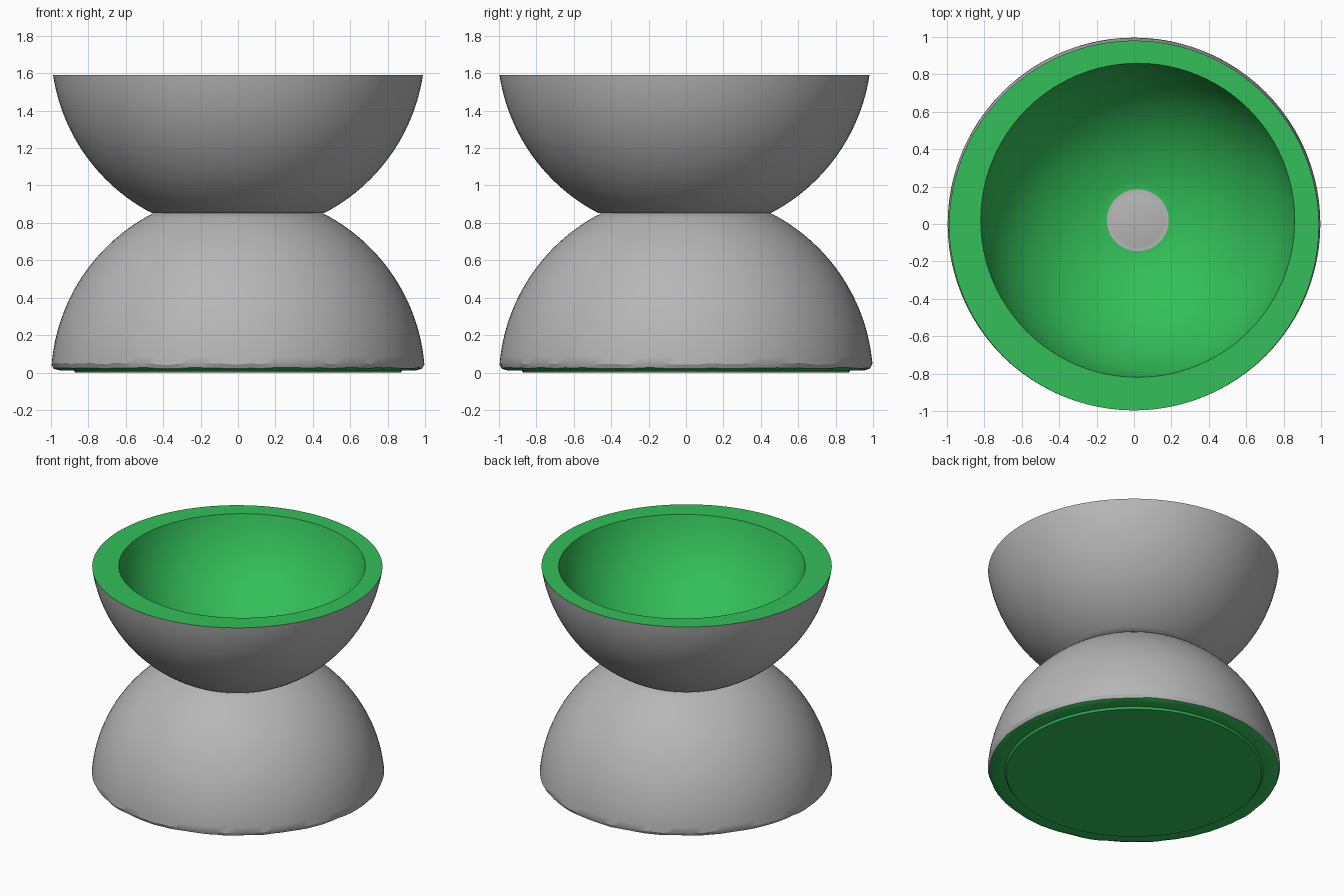
import bpy, bmesh, math, random

if "Cube" in bpy.data.objects:
    bpy.data.objects.remove(bpy.data.objects["Cube"])

random.seed(4)
SEG = 96


def material(name, rgb):
    m = bpy.data.materials.new(name)
    m.diffuse_color = (*rgb, 1)
    m.use_nodes = True
    m.node_tree.nodes["Principled BSDF"].inputs["Base Color"].default_value = m.diffuse_color
    return m


grey = material("grey shell", (0.47, 0.47, 0.47))
green = material("green flesh", (0.033, 0.52, 0.10))


def arc(radius, zc, z0, z1, n, centre=(0, 0)):
    """Rings (r, z, cx, cy) on a sphere, evenly spaced by angle from z0 to z1."""
    a0, a1 = (math.asin((z - zc) / radius) for z in (z0, z1))
    angles = [a0 + (a1 - a0) * i / n for i in range(n + 1)]
    return [(radius * math.cos(a), zc + radius * math.sin(a), *centre) for a in angles]


def lathe(name, rings, mat_of, wobble=None):
    """Skin the rings, close both ends, colour each band by mat_of(index)."""
    bm = bmesh.new()
    loops = []
    for i, (r, z, cx, cy) in enumerate(rings):
        loop = []
        for k in range(SEG):
            a = 2 * math.pi * k / SEG
            dz = wobble(i, k) if wobble else 0
            loop.append(bm.verts.new((cx + r * math.cos(a), cy + r * math.sin(a), z + dz)))
        loops.append(loop)
    for i in range(len(loops) - 1):
        for k in range(SEG):
            j = (k + 1) % SEG
            f = bm.faces.new((loops[i][k], loops[i][j], loops[i + 1][j], loops[i + 1][k]))
            f.material_index = mat_of(i)
    bm.faces.new(loops[0][::-1]).material_index = mat_of(0)
    bm.faces.new(loops[-1]).material_index = mat_of(len(loops) - 2)
    bmesh.ops.recalc_face_normals(bm, faces=bm.faces)
    me = bpy.data.meshes.new(name)
    bm.to_mesh(me)
    bm.free()
    me.materials.append(grey)
    me.materials.append(green)
    ob = bpy.data.objects.new(name, me)
    bpy.context.collection.objects.link(ob)
    bpy.ops.object.select_all(action='DESELECT')
    ob.select_set(True)
    bpy.context.view_layer.objects.active = ob
    bpy.ops.object.shade_smooth_by_angle(angle=math.radians(30))
    return ob


# lower dome: raised green base disc, rough green lip, grey shell up to the neck
base = [(0.87, 0.0, 0, 0), (0.88, 0.014, 0, 0), (0.955, 0.012, 0, 0), (0.985, 0.022, 0, 0)]
shell = arc(1.0, -0.04, 0.045, 0.852, 24)
chips = [random.uniform(-0.006, 0.008) + 0.006 * abs(math.sin(k * math.pi / 6))
         for k in range(SEG)]
lathe("lower_dome", base + shell, lambda i: 1 if i < 3 else 0,
      lambda i, k: {3: 0.4, 4: 1.0}.get(i, 0) * chips[k])

# upper bowl: grey outside, flat green rim, off-centre green hollow,
# with the grey crown of the dome showing through its floor
outside = arc(1.0, 1.74, 0.852, 1.59, 24, (0, -0.008))
hollow = arc(0.864, 1.794, 1.59, 0.946, 24, (0.02, 0.02))
crown = arc(1.0, -0.04, 0.946, 0.9598, 5, (0.02, 0.02))[1:]
n_out, n_in = len(outside), len(outside) + len(hollow)
lathe("upper_bowl", outside + hollow + crown,
      lambda i: 1 if n_out - 1 <= i < n_in - 1 else 0)
